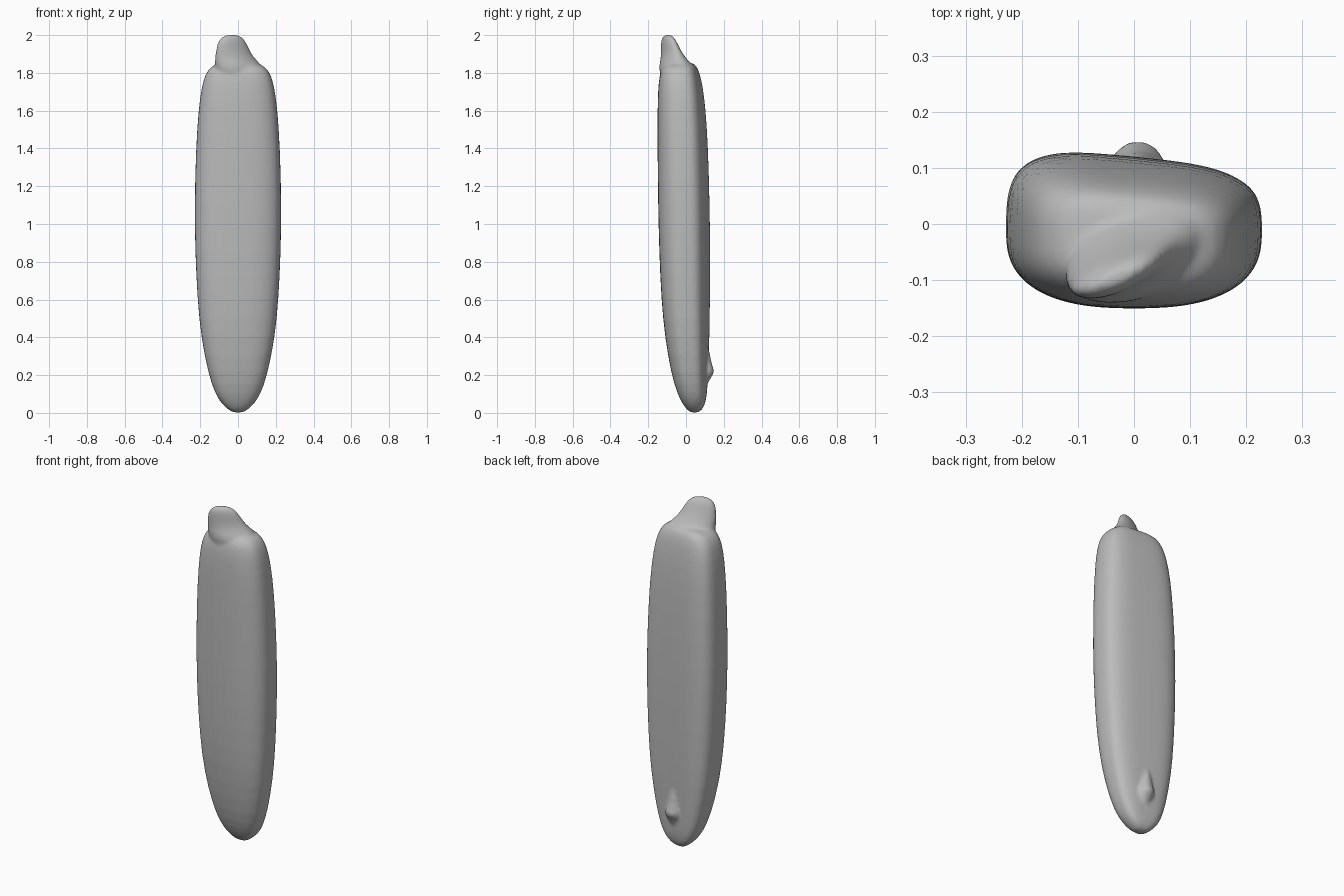
import bpy, bmesh
from math import sin, cos, pi, radians, copysign
from mathutils import Matrix, Vector

cube = bpy.data.objects.get("Cube")
if cube:
    bpy.data.objects.remove(cube)

SIDES = 40


def power(v, n):
    return copysign(abs(v) ** (2 / n), v)


def loft(bm, rings):
    """Skin a list of closed rings and cap both ends."""
    loops = [[bm.verts.new(p) for p in ring] for ring in rings]
    for a, b in zip(loops, loops[1:]):
        for i in range(SIDES):
            j = (i + 1) % SIDES
            bm.faces.new((a[i], a[j], b[j], b[i]))
    bm.faces.new(loops[0][::-1])
    bm.faces.new(loops[-1])


def body_ring(z, half, front, back):
    """Rounded front, flatter and slightly skewed back."""
    mid, depth = (front + back) / 2, (back - front) / 2
    ring = []
    for i in range(SIDES):
        t = 2 * pi * i / SIDES
        n = 3.5 if sin(t) > 0 else 2.6
        x = half * power(cos(t), n)
        s = power(sin(t), n)
        ring.append(Vector((x, mid + depth * s - 0.1 * x * max(0, s), z)))
    return ring


def oval_ring(z, x, y, length, thick, turn):
    spin = Matrix.Rotation(radians(turn), 3, 'Z')
    return [spin @ Vector((length * cos(2 * pi * i / SIDES),
                           thick * sin(2 * pi * i / SIDES), 0)) + Vector((x, y, z))
            for i in range(SIDES)]


bm = bmesh.new()

# Long body: height, half width, front, back
body = [(0, .02, .03, .06), (.015, .05, .005, .085), (.05, .088, -.02, .1),
        (.1, .12, -.045, .108), (.2, .156, -.077, .112), (.4, .196, -.112, .118),
        (.6, .215, -.131, .12), (.85, .227, -.142, .121), (1.1, .231, -.148, .118),
        (1.4, .223, -.151, .11), (1.6, .21, -.151, .098), (1.72, .194, -.148, .084),
        (1.79, .175, -.14, .07), (1.83, .148, -.125, .055), (1.85, .11, -.1, .04),
        (1.857, .05, -.06, .01)]
loft(bm, [body_ring(*row) for row in body])

# Flattened, turned tip that flares into the top
tip = [(1.76, .01, -.04, .13, .09), (1.83, .003, -.05, .133, .085),
       (1.86, -.008, -.06, .122, .066), (1.89, -.021, -.071, .106, .05),
       (1.93, -.029, -.083, .093, .038), (1.965, -.032, -.091, .08, .031),
       (1.99, -.032, -.095, .06, .022), (2.003, -.03, -.096, .03, .01)]
loft(bm, [oval_ring(*row, 23) for row in tip])

# Small nub low on the back, with a tail running upward
nub = [(.13, .01, .1, .012, .006), (.19, .008, .106, .042, .026),
       (.215, .007, .108, .048, .046), (.24, .006, .108, .04, .034),
       (.3, .004, .108, .024, .02), (.37, 0, .106, .01, .012)]
loft(bm, [oval_ring(*row, 0) for row in nub])

bmesh.ops.recalc_face_normals(bm, faces=bm.faces)
mesh = bpy.data.meshes.new("body")
bm.to_mesh(mesh)
bm.free()
obj = bpy.data.objects.new("body", mesh)
bpy.context.collection.objects.link(obj)

# Plain grey surface
grey = bpy.data.materials.new("plain grey")
grey.use_nodes = True
colour = (.5, .5, .5, 1)
grey.diffuse_color = colour
grey.node_tree.nodes["Principled BSDF"].inputs["Base Color"].default_value = colour
mesh.materials.append(grey)

# Fuse the parts and soften the joins
sub = obj.modifiers.new("round", 'SUBSURF')
sub.levels = sub.render_levels = 1
fuse = obj.modifiers.new("fuse", 'REMESH')
fuse.mode = 'VOXEL'
fuse.voxel_size = .009
fuse.use_smooth_shade = True
soft = obj.modifiers.new("soften", 'SMOOTH')
soft.factor = .5
soft.iterations = 8
for p in mesh.polygons:
    p.use_smooth = True
